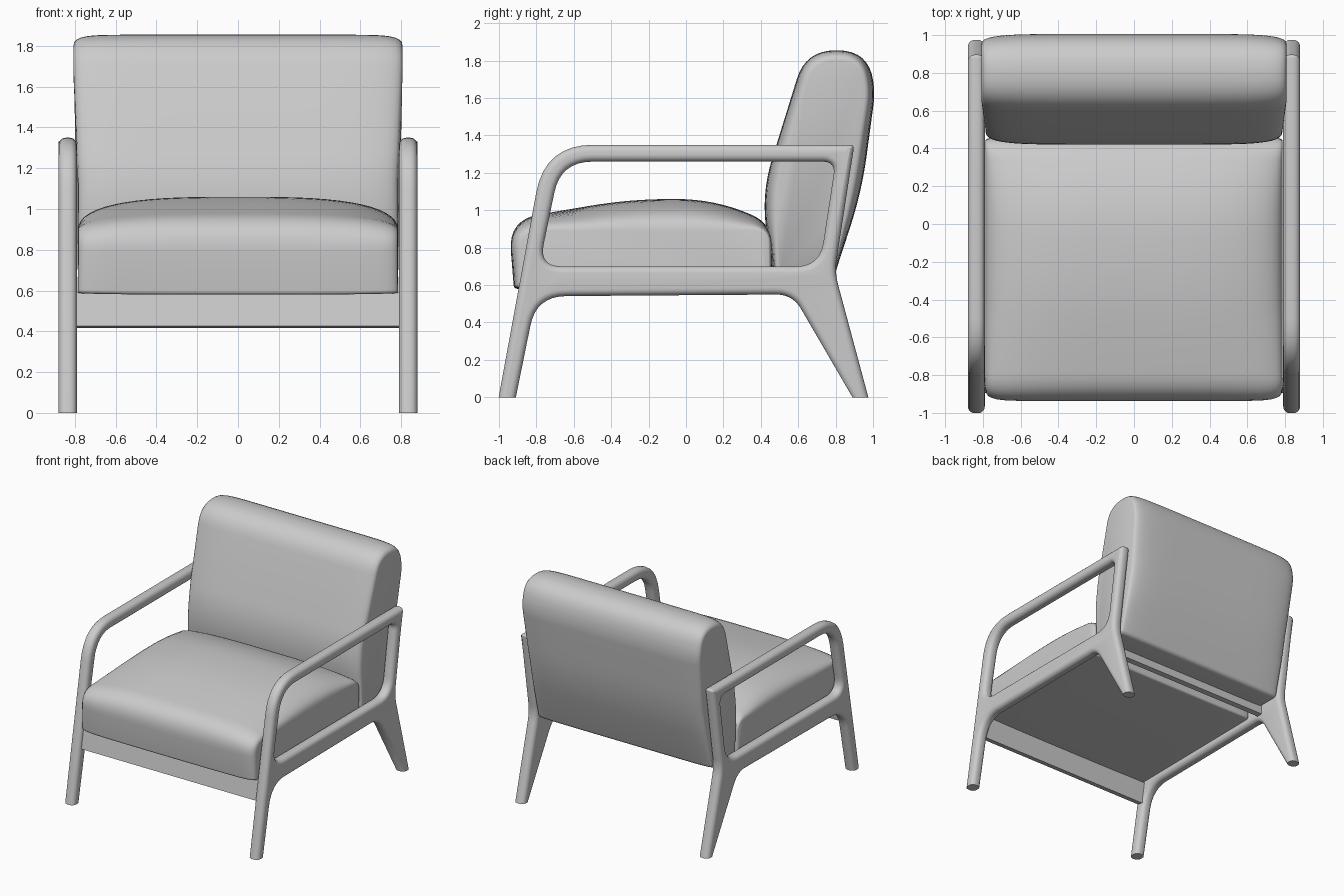
import bpy, bmesh, math
from mathutils import Vector, Matrix

if "Cube" in bpy.data.objects:
    bpy.data.objects.remove(bpy.data.objects["Cube"])


def rounded(corners, seg=8):
    """Corners (y, z, cut) -> outline with curved corners."""
    out = []
    n = len(corners)
    for i, (y, z, r) in enumerate(corners):
        p = Vector((y, z))
        if r == 0:
            out.append(p)
            continue
        a = p + (Vector(corners[i - 1][:2]) - p).normalized() * r
        b = p + (Vector(corners[(i + 1) % n][:2]) - p).normalized() * r
        for k in range(seg + 1):
            t = k / seg
            out.append(a * (1 - t) ** 2 + p * 2 * t * (1 - t) + b * t * t)
    return out


def finish(name, bm, angle=40):
    bmesh.ops.recalc_face_normals(bm, faces=bm.faces)
    me = bpy.data.meshes.new(name)
    bm.to_mesh(me)
    bm.free()
    ob = bpy.data.objects.new(name, me)
    bpy.context.collection.objects.link(ob)
    bpy.ops.object.select_all(action='DESELECT')
    ob.select_set(True)
    bpy.context.view_layer.objects.active = ob
    bpy.ops.object.shade_smooth_by_angle(angle=math.radians(angle))
    return ob


def pillow(name, mid, side, py, pz, width, n=16):
    """Loft across x, from the side outline to the fuller middle outline and back."""
    mid, side = rounded(mid), rounded(side)
    bm = bmesh.new()
    loops = []
    for i in range(-n, n + 1):
        u = math.sin(math.pi / 2 * i / n)
        ty = max(0, 1 - abs(u) ** py) ** 0.4
        tz = max(0, 1 - abs(u) ** pz) ** 0.4
        loop = []
        for m, s in zip(mid, side):
            z = s.y + (m.y - s.y) * tz
            loop.append(bm.verts.new((u * width(z), s.x + (m.x - s.x) * ty, z)))
        loops.append(loop)
    for a, b in zip(loops, loops[1:]):
        for j in range(len(a)):
            k = (j + 1) % len(a)
            bm.faces.new((a[j], a[k], b[k], b[j]))
    bm.faces.new(loops[0])
    bm.faces.new(loops[-1])
    return finish(name, bm)


def board(name, size, loc, tilt=0):
    bm = bmesh.new()
    bmesh.ops.create_cube(bm, size=1, matrix=Matrix.Translation(loc)
                          @ Matrix.Rotation(tilt, 4, 'X') @ Matrix.Diagonal((*size, 1)))
    return finish(name, bm)


# side frame outline and its opening
outer = [(-1.02, -.1, 0), (-.93, -.1, 0), (-.80, .54, .16), (.57, .55, .09),
         (.89, 0, 0), (.89, -.1, 0), (.975, -.1, 0), (.975, 0, 0),
         (.795, .67, .07), (.90, 1.35, .025), (-.754, 1.35, .26)]
hole = [(-.785, .70, .12), (-.67, 1.26, .17), (.80, 1.26, .07), (.715, .70, .13)]

cu = bpy.data.curves.new("frame_outline", 'CURVE')
cu.dimensions = '2D'
cu.fill_mode = 'BOTH'
cu.extrude, cu.bevel_depth, cu.offset, cu.bevel_resolution = .009, .036, -.036, 4
for pts in (outer, hole):
    sp = cu.splines.new('POLY')
    co = rounded(pts)
    sp.points.add(len(co) - 1)
    for p, c in zip(sp.points, co):
        p.co = (c.x, c.y, 0, 1)
    sp.use_cyclic_u = True
helper = bpy.data.objects.new("frame_outline", cu)
bpy.context.collection.objects.link(helper)
deps = bpy.context.evaluated_depsgraph_get()
frame_mesh = bpy.data.meshes.new_from_object(helper.evaluated_get(deps))
bpy.data.objects.remove(helper)

# left and right frames, feet cut flat at the floor
stand = Matrix.Rotation(math.pi / 2, 4, 'Z') @ Matrix.Rotation(math.pi / 2, 4, 'X')
for name, x in (("left_frame", -.835), ("right_frame", .835)):
    bm = bmesh.new()
    bm.from_mesh(frame_mesh)
    bm.transform(Matrix.Translation((x, 0, 0)) @ stand)
    bmesh.ops.remove_doubles(bm, verts=bm.verts, dist=.0005)
    bmesh.ops.bisect_plane(bm, geom=bm.verts[:] + bm.edges[:] + bm.faces[:],
                           plane_co=(0, 0, 0), plane_no=(0, 0, 1), clear_inner=True)
    bmesh.ops.holes_fill(bm, edges=[e for e in bm.edges if e.is_boundary], sides=0)
    finish(name, bm)

# rails joining the frames
board("front_rail", (1.59, .05, .17), (0, -.855, .505), -.18)
board("rear_rail", (1.59, .05, .09), (0, .58, .62))

# seat cushion
pillow("seat_cushion",
       [(-.92, .58, .02), (-.95, .95, .17), (-.3, 1.06, .22), (.15, 1.06, .2),
        (.46, .93, .12), (.46, .59, .02)],
       [(-.88, .59, .02), (-.88, .89, .1), (-.3, .89, .2), (.15, .89, .2),
        (.44, .89, .06), (.445, .60, .02)],
       14, 3, lambda z: .785)

# back cushion, slightly wider towards the top
pillow("back_cushion",
       [(.47, .64, .03), (.40, 1.08, .2), (.64, 1.855, .16), (.98, 1.855, .17),
        (1.01, 1.62, .06), (.94, 1.1, .2), (.79, .64, .03)],
       [(.49, .65, .03), (.48, 1.1, .2), (.68, 1.80, .12), (.93, 1.80, .1),
        (.96, 1.62, .06), (.88, 1.1, .2), (.78, .65, .03)],
       7, 14, lambda z: .785 + .022 * min(1, max(0, (z - 1.15) / .5)))
